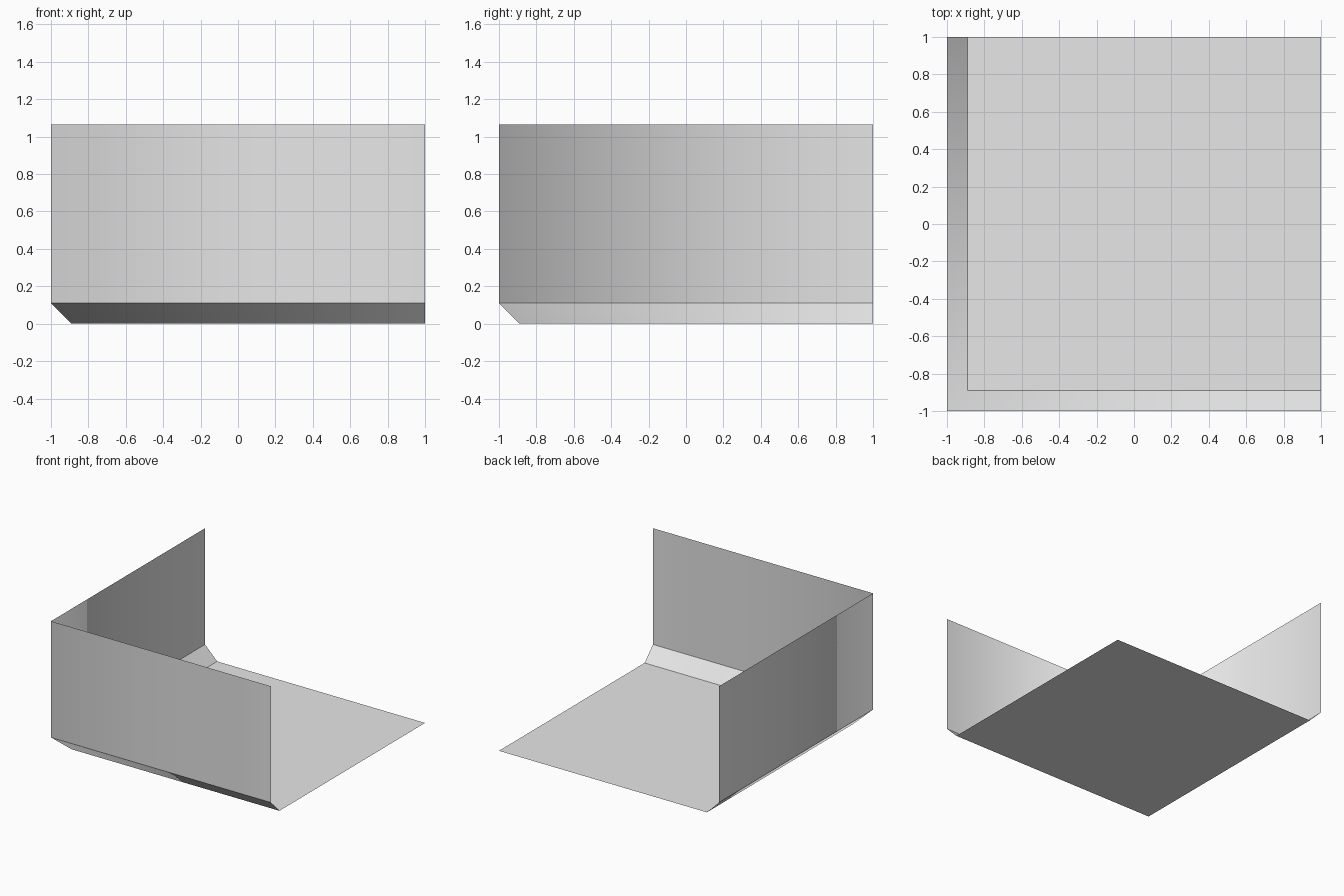
import bpy
import bmesh

cube = bpy.data.objects.get("Cube")
if cube:
    bpy.data.objects.remove(cube, do_unlink=True)

HALF = 1.0
CHAMFER = 0.11
HEIGHT = 1.065

# Plain grey material
grey = bpy.data.materials.new("plain grey")
grey.use_nodes = True
colour = (0.8, 0.8, 0.8, 1)
grey.diffuse_color = colour
grey.node_tree.nodes["Principled BSDF"].inputs["Base Color"].default_value = colour

bm = bmesh.new()


def corner_run(offset, z):
    """L-shaped row of points: back end, mitred corner, left end."""
    e = -HALF + offset
    return [bm.verts.new(p) for p in ((e, HALF, z), (e, e, z), (HALF, e, z))]


# Profile from the floor edge, up the chamfer, to the wall top
profile = [(CHAMFER, 0), (0, CHAMFER), (0, HEIGHT)]
rows = [corner_run(*p) for p in profile]

# Chamfer and wall sheets
for low, high in zip(rows, rows[1:]):
    for i in range(2):
        bm.faces.new((low[i], low[i + 1], high[i + 1], high[i]))

# Floor sheet
back, corner, side = rows[0]
far = bm.verts.new((HALF, HALF, 0))
bm.faces.new((corner, side, far, back))

# Smooth around the mitred corner, sharp along the folds
bm.normal_update()
for face in bm.faces:
    face.smooth = True
for row in rows:
    for a, b in zip(row, row[1:]):
        bm.edges.get((a, b)).smooth = False
bmesh.ops.recalc_face_normals(bm, faces=bm.faces)
if bm.faces[:][-1].normal.z < 0:
    bmesh.ops.reverse_faces(bm, faces=bm.faces)

mesh = bpy.data.meshes.new("corner_tray")
bm.to_mesh(mesh)
bm.free()
mesh.materials.append(grey)
tray = bpy.data.objects.new("corner_tray", mesh)
bpy.context.collection.objects.link(tray)
